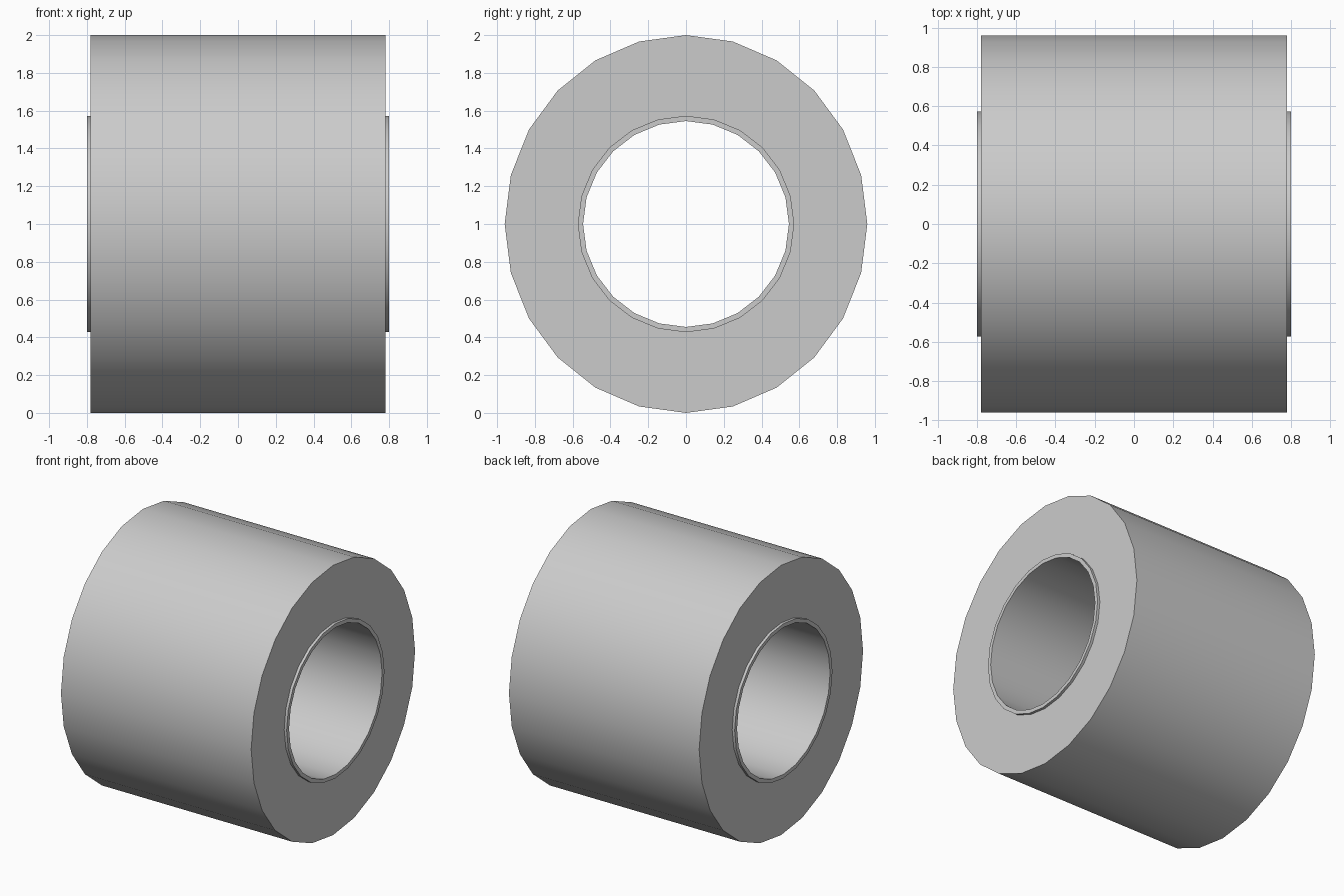
import bpy, bmesh
from math import cos, sin, tau, radians

if "Cube" in bpy.data.objects:
    bpy.data.objects.remove(bpy.data.objects["Cube"])

SIDES = 24


def ring(name, outer, inner, half_width):
    """Closed hollow cylinder along x; radii are (y, z) pairs."""
    bm = bmesh.new()
    profile = [(-half_width, outer), (half_width, outer),
               (half_width, inner), (-half_width, inner)]
    loops = []
    for x, (ry, rz) in profile:
        loops.append([bm.verts.new((x, ry * sin(tau * i / SIDES), rz * cos(tau * i / SIDES)))
                      for i in range(SIDES)])
    for k in range(4):
        a, b = loops[k], loops[(k + 1) % 4]
        for i in range(SIDES):
            j = (i + 1) % SIDES
            bm.faces.new((a[i], b[i], b[j], a[j]))
    bmesh.ops.recalc_face_normals(bm, faces=bm.faces)
    mesh = bpy.data.meshes.new(name)
    bm.to_mesh(mesh)
    bm.free()
    obj = bpy.data.objects.new(name, mesh)
    bpy.context.collection.objects.link(obj)
    obj.location.z = 1.0
    bpy.ops.object.select_all(action='DESELECT')
    obj.select_set(True)
    bpy.context.view_layer.objects.active = obj
    bpy.ops.object.shade_smooth_by_angle(angle=radians(30))
    return obj


# Thick wound body
ring("paper_roll", (0.96, 1.0), (0.573, 0.573), 0.78)

# Thin core tube, slightly longer than the body
ring("core_tube", (0.573, 0.573), (0.545, 0.545), 0.80)
